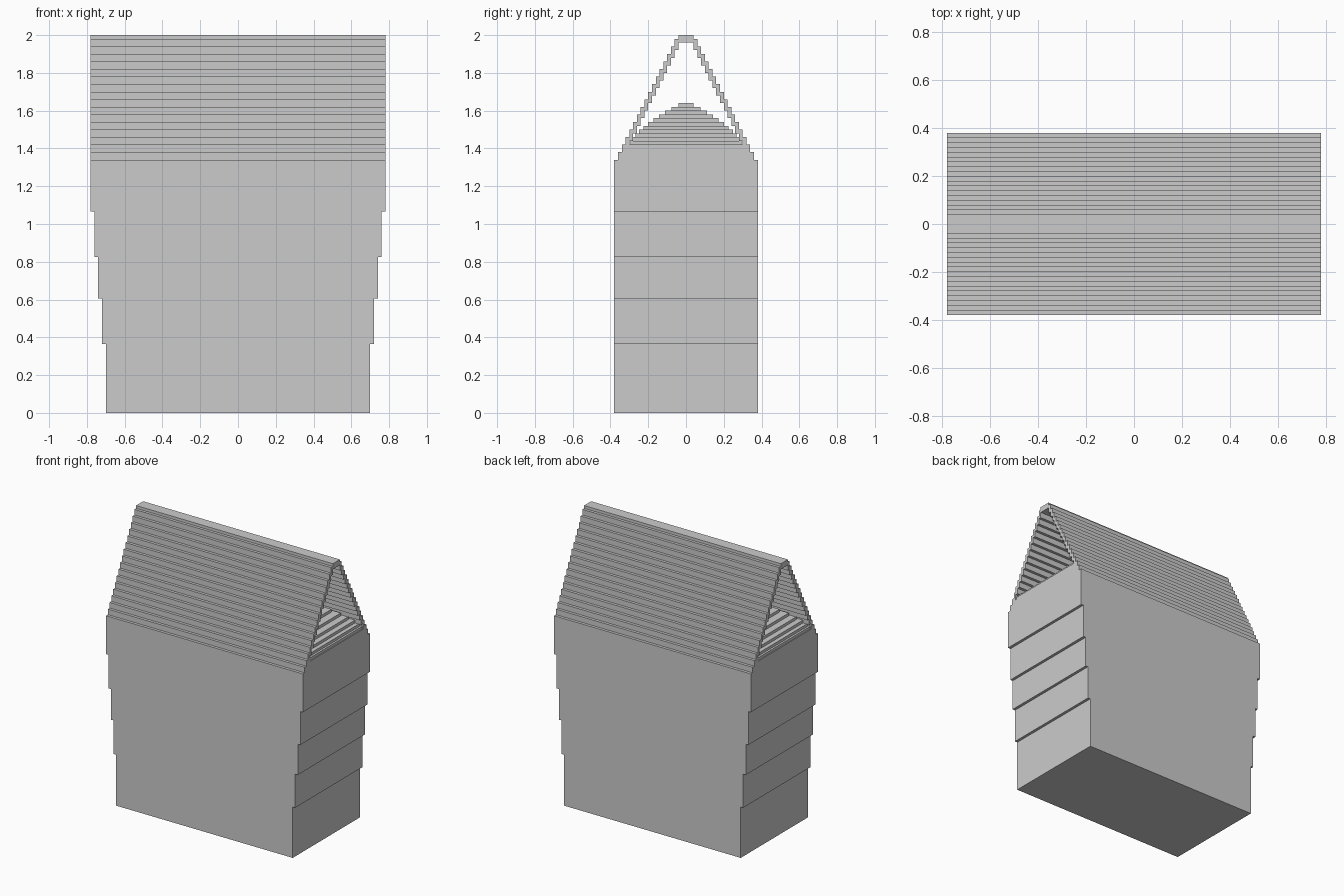
import bpy
import bmesh

cube = bpy.data.objects.get("Cube")
if cube:
    bpy.data.objects.remove(cube, do_unlink=True)

grey = bpy.data.materials.new("plain_grey")
grey.use_nodes = True
grey.diffuse_color = (0.6, 0.6, 0.6, 1)
grey.node_tree.nodes["Principled BSDF"].inputs["Base Color"].default_value = (0.6, 0.6, 0.6, 1)


def extrude_profile(name, points, vector):
    """Closed solid made by sweeping a flat outline along a vector."""
    bm = bmesh.new()
    face = bm.faces.new([bm.verts.new(p) for p in points])
    swept = bmesh.ops.extrude_face_region(bm, geom=[face], use_keep_orig=True)
    moved = [g for g in swept["geom"] if isinstance(g, bmesh.types.BMVert)]
    bmesh.ops.translate(bm, verts=moved, vec=vector)
    bmesh.ops.recalc_face_normals(bm, faces=bm.faces)
    mesh = bpy.data.meshes.new(name)
    bm.to_mesh(mesh)
    bm.free()
    mesh.materials.append(grey)
    obj = bpy.data.objects.new(name, mesh)
    bpy.context.collection.objects.link(obj)
    return obj


def mirrored(half):
    return half + [(-a, b) for a, b in reversed(half)]


DEPTH, WIDTH = 0.38, 0.78
EAVES, FLOOR, TOP = 1.34, 1.40, 2.0
STEP_Y, STEP_Z = 0.02, 0.04

# Body: each tier overhangs the one below at both ends
tier_heights = [0, 0.365, 0.605, 0.825, 1.065, EAVES]
side = []
for i in range(5):
    x = 0.70 + 0.02 * i
    side += [(x, tier_heights[i]), (x, tier_heights[i + 1])]
extrude_profile("tiered_body", [(x, -DEPTH, z) for x, z in mirrored(side)], (0, 2 * DEPTH, 0))

# Roof: a thin stepped shell, open at both gable ends
outer = []
for i in range(1, 18):
    y = DEPTH - STEP_Y * i
    outer += [(y, EAVES + STEP_Z * (i - 1)), (y, min(EAVES + STEP_Z * i, TOP))]
inner = []
for i in range(2, 17):
    y = DEPTH - STEP_Y * (i + 1)
    bottom = EAVES + STEP_Z * (i - 1) - 0.02
    inner += [(y + STEP_Y, bottom), (y, bottom), (y, bottom + STEP_Z)]
# Drop the repeated corners between consecutive steps
inner = [p for k, p in enumerate(inner) if k == 0 or abs(p[0] - inner[k - 1][0]) + abs(p[1] - inner[k - 1][1]) > 0.001]
outline = mirrored(outer)
under = [(-y, z) for y, z in inner] + list(reversed(inner))
extrude_profile("stepped_roof", [(-WIDTH, y, z) for y, z in outline + under], (2 * WIDTH, 0, 0))

# Attic floor: fills the gable foot between the lowest roof steps
sill = [(0.36, EAVES), (0.36, EAVES + 0.04), (0.34, EAVES + 0.04), (0.34, FLOOR)]
extrude_profile("attic_floor", [(-WIDTH, y, z) for y, z in mirrored(sill)], (2 * WIDTH, 0, 0))

# Heap: stacked layers shrinking in both directions
LAYERS = 12
for k in range(LAYERS):
    size = 1 - (k / LAYERS) ** 1.6
    x, y, z = 0.775 * size, 0.30 * size, FLOOR + 0.02 * k
    base = [(-x, -y, z), (x, -y, z), (x, y, z), (-x, y, z)]
    extrude_profile(f"heap_layer_{k + 1}", base, (0, 0, 0.02))
